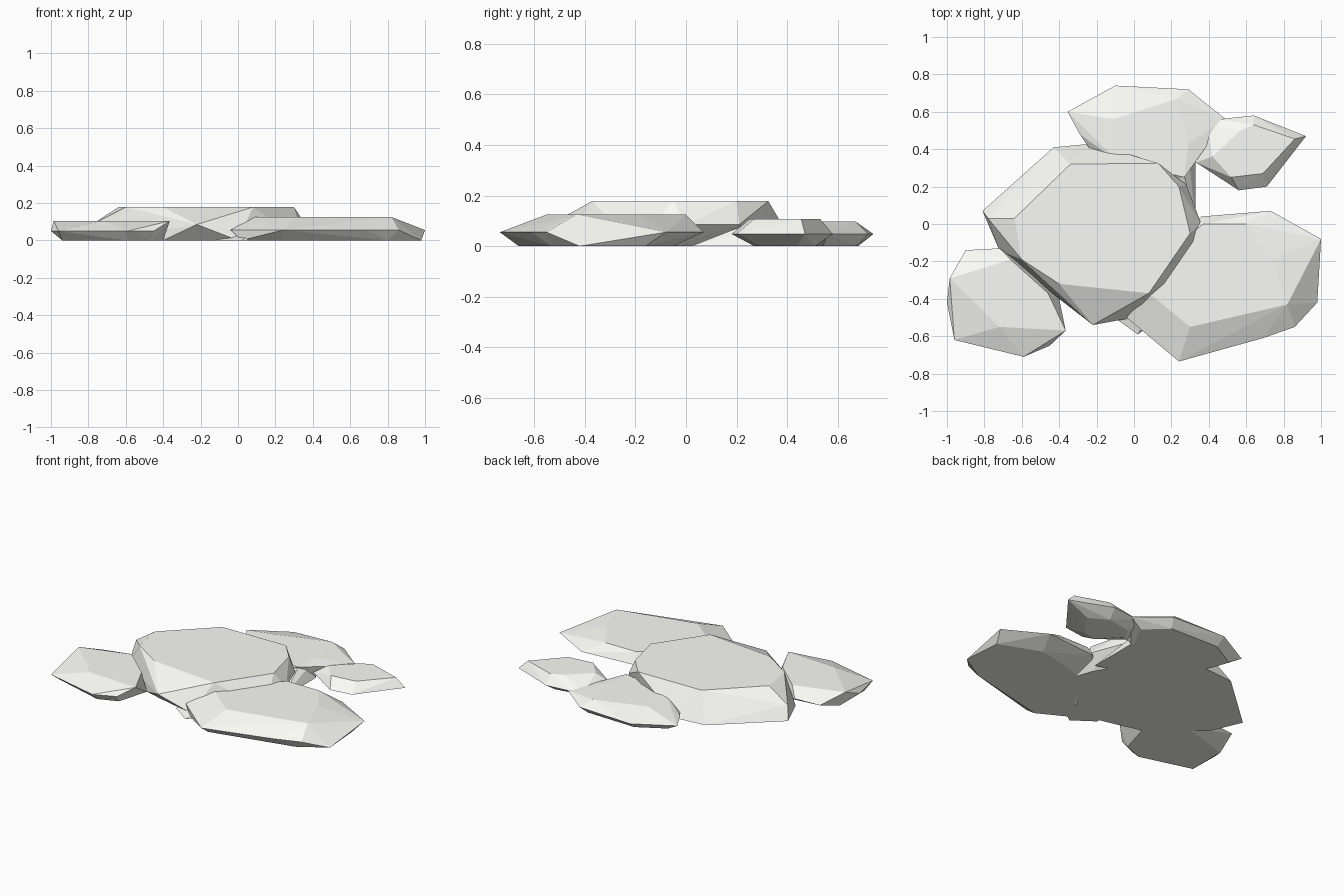
import bpy, bmesh

# Pale stone colour
stone = bpy.data.materials.new("pale_stone")
stone.diffuse_color = (.97, .97, .94, 1)


def rock(name, base, waist, top, mid_z, top_z):
    """Faceted slab: hull around a ground, a waist and a top outline."""
    bm = bmesh.new()
    for outline, z in ((base, 0), (waist, mid_z), (top, top_z)):
        for x, y in outline:
            bm.verts.new((x, y, z))
    hull = bmesh.ops.convex_hull(bm, input=bm.verts[:])
    loose = {g for g in hull["geom_interior"] + hull["geom_unused"]
             if isinstance(g, bmesh.types.BMVert)}
    bmesh.ops.delete(bm, geom=list(loose), context='VERTS')
    bmesh.ops.recalc_face_normals(bm, faces=bm.faces[:])
    mesh = bpy.data.meshes.new(name)
    bm.to_mesh(mesh)
    bm.free()
    mesh.materials.append(stone)
    obj = bpy.data.objects.new(name, mesh)
    bpy.context.collection.objects.link(obj)
    return obj


# Tall slab in the middle
rock("centre_rock",
     [(-.81, .07), (-.43, .41), (-.22, .43), (.1, .3), (.3, -.05), (.35, -.2),
      (0, -.5), (-.25, -.44), (-.4, -.4), (-.72, -.14)],
     [(-.78, .03), (-.32, .335), (.28, .21), (.36, 0), (-.22, -.54), (-.61, -.2), (-.75, 0)],
     [(-.34, .32), (.13, .325), (.24, .2), (.3, -.05), (.08, -.37), (-.4, -.32),
      (-.6, -.19), (-.64, .03)],
     .085, .178)

# Low toe of the middle slab at its front
rock("centre_toe",
     [(-.12, -.49), (.02, -.59), (.12, -.52), (.1, -.35), (-.1, -.35)],
     [], [(0, -.4), (.08, -.5)], 0, .04)

# Wide slab at the front right
rock("front_right_rock",
     [(.02, -.54), (.24, -.66), (.8, -.53), (.98, -.42), (.96, -.16), (.68, -.05), (.36, -.13)],
     [(-.04, -.5), (.24, -.735), (.69, -.61), (.86, -.55), (1, -.08), (.73, .07),
      (.36, .04)],
     [(.08, -.37), (.3, -.55), (.82, -.43), (.73, -.19), (.6, 0), (.37, 0), (.25, -.1)],
     .055, .125)

# Slab at the left
rock("left_rock",
     [(-.94, -.56), (-.59, -.66), (-.46, -.61), (-.4, -.4), (-.6, -.2), (-.94, -.3)],
     [(-1, -.42), (-.96, -.62), (-.59, -.71), (-.45, -.65), (-.9, -.14), (-.72, -.13)],
     [(-.985, -.29), (-.66, -.19), (-.46, -.37), (-.365, -.57), (-.72, -.55)],
     .05, .104)

# Slab at the back
rock("back_rock",
     [(-.27, .58), (-.09, .68), (.26, .67), (.4, .54), (.28, .3),
      (-.1, .2), (-.24, .48)],
     [(-.355, .6), (-.1, .74), (.29, .72), (.49, .56), (.34, .41), (-.29, .48), (-.08, .33)],
     [(-.11, .56), (.05, .61), (.23, .67), (.18, .53), (.29, .43), (.27, .25), (-.08, .33)],
     .048, .097)

# Low arm of the back slab, running along the middle slab
rock("back_arm",
     [(.33, .36), (.32, .12), (.33, .02), (.1, .1), (.1, .4)],
     [], [(.29, .38), (.27, .25), (.1, .3)], 0, .09)

# Small slab at the back right
rock("small_rock",
     [(.42, .4), (.45, .48), (.62, .51), (.74, .44), (.64, .29), (.54, .27)],
     [(.36, .42), (.39, .53), (.45, .56), (.64, .58), (.92, .47), (.71, .2),
      (.56, .18), (.33, .33)],
     [(.42, .36), (.52, .25), (.69, .27), (.86, .455), (.64, .53), (.57, .5)],
     .048, .107)
